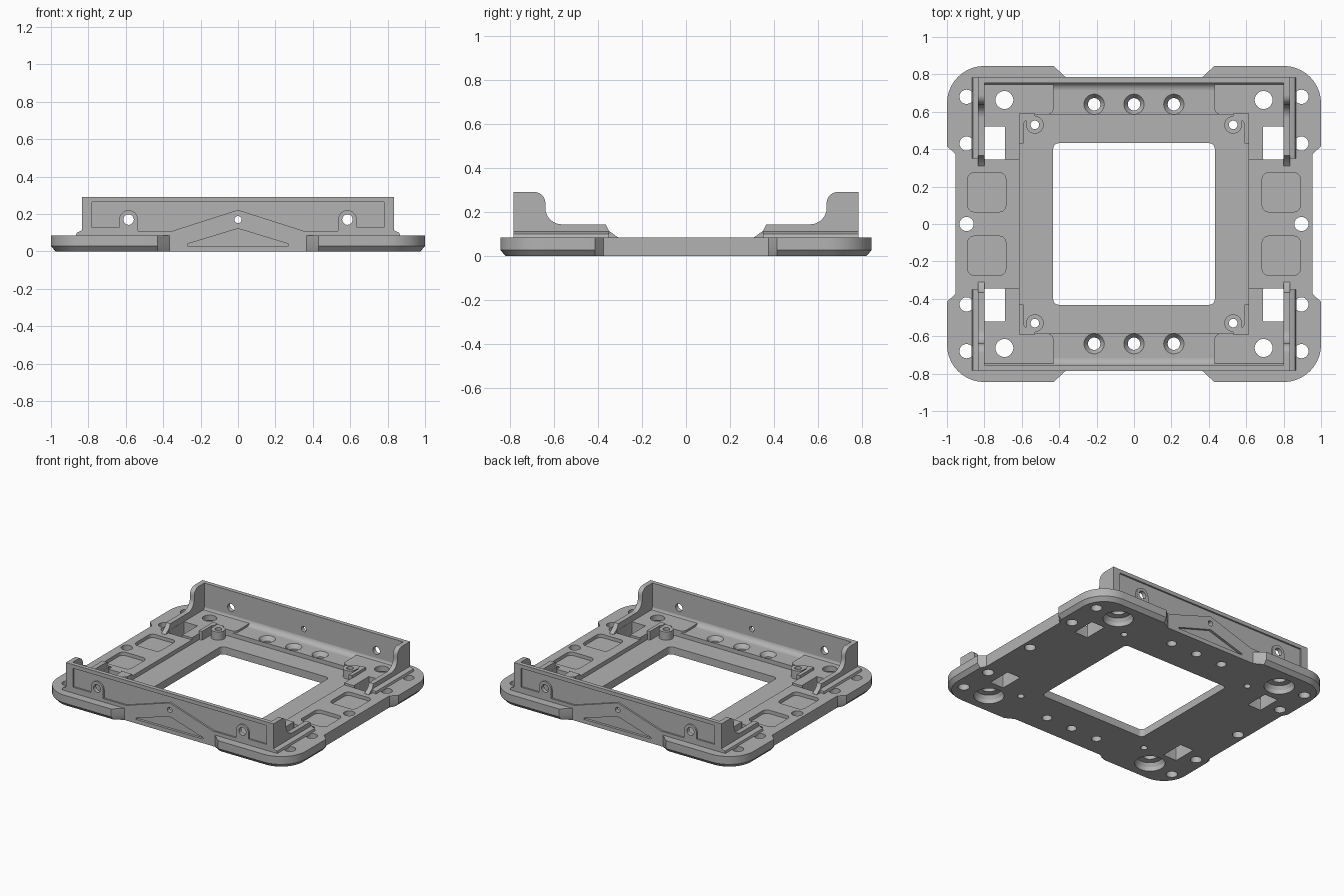
import bpy, bmesh
from math import sin, cos, pi

cube = bpy.data.objects.get("Cube")
if cube:
    bpy.data.objects.remove(cube)

grey = bpy.data.materials.new("satin grey")
grey.use_nodes = True
grey.diffuse_color = (0.45, 0.45, 0.45, 1)
grey.node_tree.nodes["Principled BSDF"].inputs["Base Color"].default_value = (0.45, 0.45, 0.45, 1)
parts = []
BOTH = (1, -1)
CORNERS = [(sx, sy) for sx in BOTH for sy in BOTH]


def place(axis, u, v, w):
    return {"z": (u, v, w), "y": (u, w, v), "x": (w, u, v)}[axis]


def loft(bm, rings):
    rows = [[bm.verts.new(p) for p in ring] for ring in rings]
    n = len(rows[0])
    for a, b in zip(rows, rows[1:]):
        for i in range(n):
            bm.faces.new((a[i], a[(i + 1) % n], b[(i + 1) % n], b[i]))
    bm.faces.new(rows[0])
    bm.faces.new(rows[-1])


def prism(bm, pts, lo, hi, axis="z"):
    loft(bm, [[place(axis, u, v, w) for u, v in pts] for w in (lo, hi)])


def lathe(bm, u, v, profile, axis="z", n=32):
    loft(bm, [[place(axis, u + r * cos(2 * pi * i / n), v + r * sin(2 * pi * i / n), w)
               for i in range(n)] for r, w in profile])


def arc(cx, cy, r, a0, a1, n=8):
    return [(cx + r * cos(a0 + (a1 - a0) * i / n), cy + r * sin(a0 + (a1 - a0) * i / n))
            for i in range(n + 1)]


def rrect(x0, x1, y0, y1, r):
    return (arc(x1 - r, y1 - r, r, 0, pi / 2, 5) + arc(x0 + r, y1 - r, r, pi / 2, pi, 5)
            + arc(x0 + r, y0 + r, r, pi, 1.5 * pi, 5) + arc(x1 - r, y0 + r, r, 1.5 * pi, 2 * pi, 5))


def mirror(pts, sx, sy):
    return [(x * sx, y * sy) for x, y in pts]


def finish(bm, name, keep=True):
    bmesh.ops.recalc_face_normals(bm, faces=bm.faces)
    mesh = bpy.data.meshes.new(name)
    bm.to_mesh(mesh)
    bm.free()
    ob = bpy.data.objects.new(name, mesh)
    bpy.context.collection.objects.link(ob)
    if keep:
        mesh.materials.append(grey)
        parts.append(ob)
    else:
        ob.hide_render = True
    return ob


def cut(ob, cutter):
    mod = ob.modifiers.new("cut", "BOOLEAN")
    mod.operation, mod.solver, mod.object = "DIFFERENCE", "EXACT", cutter
    bpy.context.view_layer.objects.active = ob
    bpy.ops.object.modifier_apply(modifier=mod.name)


# Base plate with four corner lobes and a chamfered underside
def outline(o):
    quarter = ([(0.955, 0.375), (1 - o, 0.415)]
               + arc(0.8, 0.645, 0.2 - o, 0, pi / 2, 10) + [(0.43, 0.845 - o), (0.365, 0.785)])
    half = quarter + [(-x, y) for x, y in reversed(quarter)]
    return half + [(-x, -y) for x, y in half]


bm = bmesh.new()
loft(bm, [[(x, y, z) for x, y in outline(o)] for o, z in ((0.025, 0), (0, 0.028), (0, 0.085))])
base = finish(bm, "base_plate")

# Raised corner pads
pads = bmesh.new()
for sx, sy in CORNERS:
    pad = [(0.8, 0.345), (0.8, 0.755), (0.43, 0.755), (0.43, 0.62)]
    pad += arc(0.465, 0.62, 0.035, pi, 1.5 * pi, 5)
    pad += [(0.612, 0.585), (0.612, 0.345)]
    prism(pads, mirror(pad, sx, sy), 0.08, 0.1)
pads = finish(pads, "corner_pads")

# Screw posts and hooked brackets in the corners of the sunken frame
posts, hooks = bmesh.new(), bmesh.new()
for sx, sy in CORNERS:
    post = arc(0.53, 0.53, 0.047, pi / 2, 2 * pi, 18) + [(0.577, 0.59), (0.53, 0.59)]
    prism(posts, mirror(post, sx, sy), 0.05, 0.115)
    hook = [(0.59, 0.43), (0.615, 0.43), (0.615, 0.59), (0.577, 0.59), (0.577, 0.555), (0.59, 0.54)]
    prism(hooks, mirror(hook, sx, sy), 0.05, 0.12)
posts = finish(posts, "screw_posts")
finish(hooks, "corner_brackets")

# Sunken frame around the window
bm = bmesh.new()
prism(bm, rrect(-0.612, 0.612, -0.585, 0.585, 0.015), 0.055, 0.3)
frame = finish(bm, "frame_cutter", False)
cut(base, frame)

# Window, slots, pockets and screw holes
bm = bmesh.new()
prism(bm, rrect(-0.432, 0.432, -0.432, 0.432, 0.03), -0.1, 0.3)
for sx, sy in CORNERS:
    prism(bm, mirror(rrect(0.69, 0.799, 0.345, 0.52, 0.004), sx, sy), -0.1, 0.3)
    prism(bm, mirror(rrect(0.685, 0.89, 0.065, 0.275, 0.035), sx, sy), 0.06, 0.3)
    lathe(bm, sx * 0.693, sy * 0.663, [(0.1, -0.1), (0.1, 0.03), (0.085, 0.055), (0.048, 0.06), (0.048, 0.3)])
    lathe(bm, sx * 0.53, sy * 0.53, [(0.023, -0.1), (0.023, 0.3)])
    for y in (0.43, 0.68):
        lathe(bm, sx * 0.895, sy * y, [(0.038, -0.1), (0.038, 0.3)])
for s in BOTH:
    lathe(bm, s * 0.895, 0, [(0.038, -0.1), (0.038, 0.3)])
    for x in (-0.213, 0, 0.213):
        lathe(bm, x, s * 0.64, [(0.033, -0.1), (0.033, 0.055), (0.055, 0.086), (0.055, 0.3)])
holes = finish(bm, "hole_cutter", False)
for ob in (base, pads, posts):
    cut(ob, holes)

# Panel recess shape, with arches over the screw bosses and a central chevron
half_panel = ([(0.78, 0.265), (0.78, 0.128), (0.635, 0.128)]
              + arc(0.585, 0.17, 0.05, 0, pi, 10) + [(0.535, 0.11), (0.35, 0.11)])
panel = half_panel + [(0, 0.222)] + [(-x, z) for x, z in reversed(half_panel)]
triangle = [(-0.27, 0.03), (0.27, 0.03), (0.27, 0.04), (0, 0.122), (-0.27, 0.04)]

bm = bmesh.new()
for s in BOTH:
    prism(bm, panel, s * 0.773, s * 0.85, "y")
panels = finish(bm, "panel_cutter", False)
bm = bmesh.new()
for s in BOTH:
    prism(bm, triangle, s * 0.767, s * 0.85, "y")
gussets = finish(bm, "chevron_cutter", False)
bm = bmesh.new()
for x, r in ((-0.585, 0.028), (0, 0.019), (0.585, 0.028)):
    lathe(bm, x, 0.17, [(r, -1), (r, 1)], "y", 24)
bores = finish(bm, "wall_hole_cutter", False)
cut(base, gussets)

# Upright walls, their curved ends, feet and inner fillets
end = ([(0.785, 0.08), (0.785, 0.292)] + arc(0.69, 0.242, 0.05, pi / 2, pi, 8)
       + arc(0.565, 0.22, 0.075, 0, -pi / 2, 8)
       + [(0.365, 0.145), (0.35, 0.115), (0.31, 0.086), (0.31, 0.08)])
fillet = [(0.756, 0.08), (0.756, 0.125)] + arc(0.716, 0.125, 0.04, 0, -pi / 2, 6) + [(0.716, 0.08)]
foot = [(0.8, 0.08), (0.868, 0.08), (0.862, 0.1), (0.836, 0.112), (0.8, 0.112)]
for s, side in ((-1, "front"), (1, "back")):
    bm = bmesh.new()
    prism(bm, [(-0.8, 0.08), (0.8, 0.08), (0.8, 0.292), (-0.8, 0.292)], s * 0.755, s * 0.785, "y")
    wall = finish(bm, side + "_wall")
    for tool in (panels, gussets, bores):
        cut(wall, tool)
    ends, feet, cove = bmesh.new(), bmesh.new(), bmesh.new()
    for t in BOTH:
        prism(ends, mirror(end, s, 1), t * 0.8, t * 0.835, "x")
        prism(feet, mirror(foot, t, 1), s * 0.35, s * 0.784, "y")
    prism(cove, mirror(fillet, s, 1), -0.8, 0.8, "x")
    finish(ends, side + "_wall_ends")
    finish(feet, side + "_wall_feet")
    cut(finish(cove, side + "_wall_fillet"), bores)

for tool in (frame, holes, panels, gussets, bores):
    bpy.data.objects.remove(tool)

bpy.ops.object.select_all(action="DESELECT")
for ob in parts:
    ob.select_set(True)
bpy.context.view_layer.objects.active = base
bpy.ops.object.shade_smooth_by_angle(angle=pi / 6)
